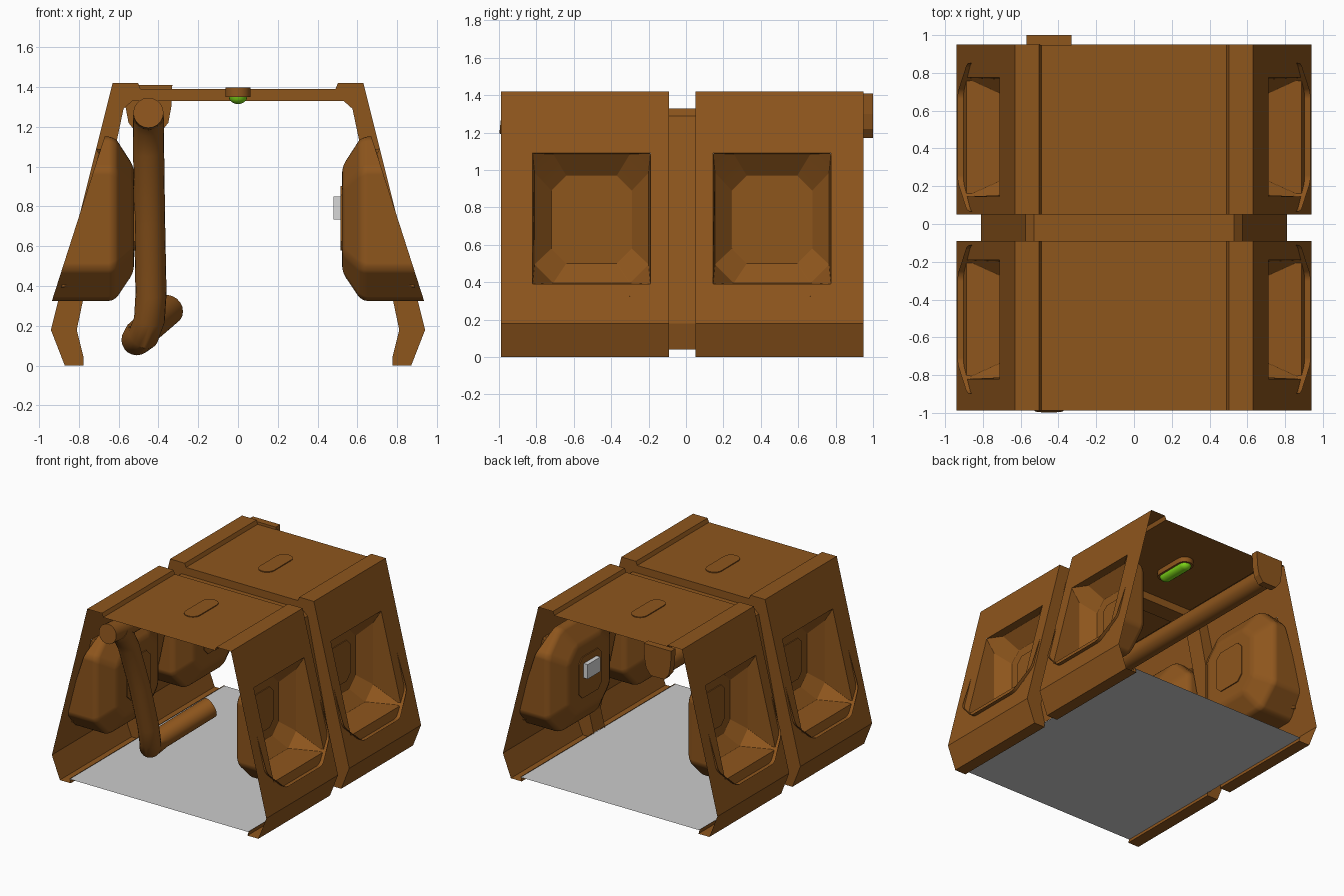
import bpy, bmesh, math
from mathutils import Vector

if "Cube" in bpy.data.objects:
    bpy.data.objects.remove(bpy.data.objects["Cube"])


def material(name, rgb):
    m = bpy.data.materials.new(name)
    m.use_nodes = True
    m.diffuse_color = (*rgb, 1)
    m.node_tree.nodes["Principled BSDF"].inputs["Base Color"].default_value = (*rgb, 1)
    return m


BROWN = material("rust brown", (0.27, 0.092, 0.012))
GREY = material("floor grey", (0.6, 0.6, 0.6))
PALE = material("switch grey", (0.68, 0.68, 0.68))
GREEN = material("lamp green", (0.22, 0.72, 0.01))


def finish(bm, name, mat, smooth=0, bevel=0):
    bmesh.ops.remove_doubles(bm, verts=bm.verts, dist=0.0005)
    bmesh.ops.recalc_face_normals(bm, faces=bm.faces)
    me = bpy.data.meshes.new(name)
    bm.to_mesh(me)
    bm.free()
    me.materials.append(mat)
    ob = bpy.data.objects.new(name, me)
    bpy.context.collection.objects.link(ob)
    if smooth:
        bpy.ops.object.select_all(action="DESELECT")
        ob.select_set(True)
        bpy.context.view_layer.objects.active = ob
        bpy.ops.object.shade_smooth_by_angle(angle=math.radians(smooth))
    if bevel:
        mod = ob.modifiers.new("soft edges", "BEVEL")
        mod.width = bevel
        mod.segments = 3
        mod.limit_method = "ANGLE"
        mod.angle_limit = math.radians(20)
        mod.harden_normals = True


def face(bm, pts):
    bm.faces.new([bm.verts.new(p) for p in pts])


def loft(bm, rings, cap_end=True):
    """Bridge equal rings in order; the first is always capped."""
    vs = [[bm.verts.new(p) for p in r] for r in rings]
    n = len(vs[0])
    for a, b in zip(vs, vs[1:]):
        for i in range(n):
            j = (i + 1) % n
            bm.faces.new((a[i], a[j], b[j], b[i]))
    bm.faces.new(vs[0])
    if cap_end:
        bm.faces.new(vs[-1])


# Half cross-sections (x, z) of the outer skin and the recessed joint
OUTER = [(0, 1.39), (.49, 1.39), (.502, 1.42), (.63, 1.42),
         (.94, .18), (.87, 0), (.775, 0), (.785, .035)]
INNER = [(0, 1.33), (.49, 1.33), (.53, 1.33), (.575, 1.29), (.81, .18), (.775, .04)]
WALL = 3                      # index of the sloped wall segment
HALF_Y, LOW, HIGH = .315, .39, 1.09   # window opening
Y_FRONT, Y_BACK = -.988, .95
Y_JOINT = (-.09, .05)
CENTRES = {"front": -.505, "back": .46}


def wall_x(z):
    return .63 + .25 * (1.42 - z)


def fin_x(z):
    return .67 + .321 * (1.15 - z)


def sweep(bm, a, b, s, y0, y1):
    face(bm, [(s * a[0], y0, a[1]), (s * b[0], y0, b[1]),
              (s * b[0], y1, b[1]), (s * a[0], y1, a[1])])


# Hull shells: skin open at the far end, flange at the joint
def shell(name, y0, y1, yc, y_flange):
    bm = bmesh.new()
    for s in (1, -1):
        for i, (a, b) in enumerate(zip(OUTER, OUTER[1:])):
            if i != WALL:
                sweep(bm, a, b, s, y0, y1)
                continue
            top, bottom = (wall_x(HIGH), HIGH), (wall_x(LOW), LOW)
            sweep(bm, a, top, s, y0, y1)
            sweep(bm, bottom, b, s, y0, y1)
            sweep(bm, top, bottom, s, y0, yc - HALF_Y)
            sweep(bm, top, bottom, s, yc + HALF_Y, y1)
        for i in range(len(INNER) - 1):
            loop = (OUTER[i], OUTER[i + 1], INNER[i + 1], INNER[i])
            face(bm, [(s * x, y_flange, z) for x, z in loop])
        face(bm, [(s * x, y_flange, z) for x, z in (OUTER[5], OUTER[6], INNER[5])])
    finish(bm, name, BROWN)


shell("front_shell", Y_FRONT, Y_JOINT[0], CENTRES["front"], Y_JOINT[0])
shell("back_shell", Y_JOINT[1], Y_BACK, CENTRES["back"], Y_JOINT[1])

# Recessed joint band
bm = bmesh.new()
for s in (1, -1):
    for a, b in zip(INNER, INNER[1:]):
        sweep(bm, a, b, s, *Y_JOINT)
finish(bm, "joint_band", BROWN)


# Window pods: an inward bulge whose rim pokes out as a fin, and a hollow pocket
def octagon(x_of, s, yc, hy, z0, z1, c):
    corners = [(-hy + c, z0), (hy - c, z0), (hy, z0 + c), (hy, z1 - c),
               (hy - c, z1), (-hy + c, z1), (-hy, z1 - c), (-hy, z0 + c)]
    return [(s * (x_of(z) if callable(x_of) else x_of), yc + y, z) for y, z in corners]


POD = [(.523, .25, .47, 1.0, .1), (.62, .393, .325, 1.15, .16),
       (fin_x, .393, .325, 1.15, .16)]
POCKET = [(.557, .215, .50, .97, .08), (.65, .305, .395, 1.085, .1),
          (wall_x, HALF_Y, LOW, HIGH, .002)]
PANEL = [(.515, .142, .578, .902, .045), (.564, .142, .578, .902, .045)]
for place, yc in CENTRES.items():
    for side, s in (("left", 1), ("right", -1)):
        for part, rings, smooth, bevel in (("pod", POD, 75, .03),
                                           ("pocket", POCKET, 75, .02),
                                           ("panel", PANEL, 0, 0)):
            bm = bmesh.new()
            loft(bm, [octagon(x, s, yc, hy, z0, z1, c) for x, hy, z0, z1, c in rings],
                 cap_end=part == "panel")
            finish(bm, f"{place}_{side}_window_{part}", BROWN, smooth, bevel)


# Roof lamps: stadium housing with a rounded lens beneath
def stadium(r, half, yc, z, n=10):
    pts = []
    for end, start in ((1, 0), (-1, math.pi)):
        for k in range(n + 1):
            t = start + math.pi * k / n
            pts.append((r * math.cos(t), yc + end * half + r * math.sin(t), z))
    return pts


for place, yc in (("front", -.46), ("back", .47)):
    bm = bmesh.new()
    loft(bm, [stadium(.063, .105, yc, z) for z in (1.397, 1.35)])
    finish(bm, f"{place}_lamp_housing", BROWN, 40)
    bm = bmesh.new()
    loft(bm, [stadium(.047 * math.cos(t), .105, yc, 1.351 - .037 * math.sin(t))
              for t in (0, .4, .8, 1.2, 1.5)])
    finish(bm, f"{place}_lamp_lens", GREEN, 40)

# Switch box on the left back pod
bm = bmesh.new()
loft(bm, [[(.48, .385, z), (.53, .385, z), (.53, .545, z), (.48, .545, z)]
          for z in (.735, .85)])
finish(bm, "wall_switch", PALE)

# Floor sheet resting between the foot lips
bm = bmesh.new()
face(bm, [(x, y, .03) for x, y in ((-.784, Y_FRONT), (.784, Y_FRONT),
                                   (.784, Y_BACK), (-.784, Y_BACK))])
finish(bm, "floor", GREY)

# Pipe bracket on the back edge
BRACKET = [(-.57, 1.41), (-.565, 1.30), (-.55, 1.22), (-.51, 1.17),
           (-.39, 1.17), (-.35, 1.22), (-.335, 1.30), (-.33, 1.41)]
bm = bmesh.new()
loft(bm, [[(x, y, z) for x, z in BRACKET] for y in (.945, 1.0)])
finish(bm, "pipe_bracket", BROWN)


# Pipes: rings carried along a path
def pipe(name, points, r, n=20, hollow_end=False):
    pts = [Vector(p) for p in points]
    rings = []
    for i, p in enumerate(pts):
        d = (pts[min(i + 1, len(pts) - 1)] - pts[max(i - 1, 0)]).normalized()
        u = d.cross(Vector((1, .01, 0))).normalized()
        v = d.cross(u)
        rings.append([p + r * (u * math.cos(a) + v * math.sin(a))
                      for a in (2 * math.pi * k / n for k in range(n))])
    if hollow_end:
        d = (pts[-1] - pts[-2]).normalized()
        rim = [pts[-1] + (q - pts[-1]) * .88 for q in rings[-1]]
        rings += [rim, [q - d * .2 for q in rim]]
    bm = bmesh.new()
    loft(bm, rings)
    finish(bm, name, BROWN, 40)


pipe("ceiling_pipe", [(-.45, -.99, 1.27), (-.45, -.8, 1.25), (-.45, .95, 1.25)], .076)
pipe("drop_pipe", [(-.45, -.86, 1.25), (-.45, -.8, 1.2), (-.449, -.73, 1.08),
                   (-.444, -.6, .72), (-.437, -.5, .36), (-.445, -.465, .23),
                   (-.475, -.42, .15), (-.508, -.34, .13), (-.495, -.25, .155),
                   (-.35, .15, .28)], .078, hollow_end=True)
